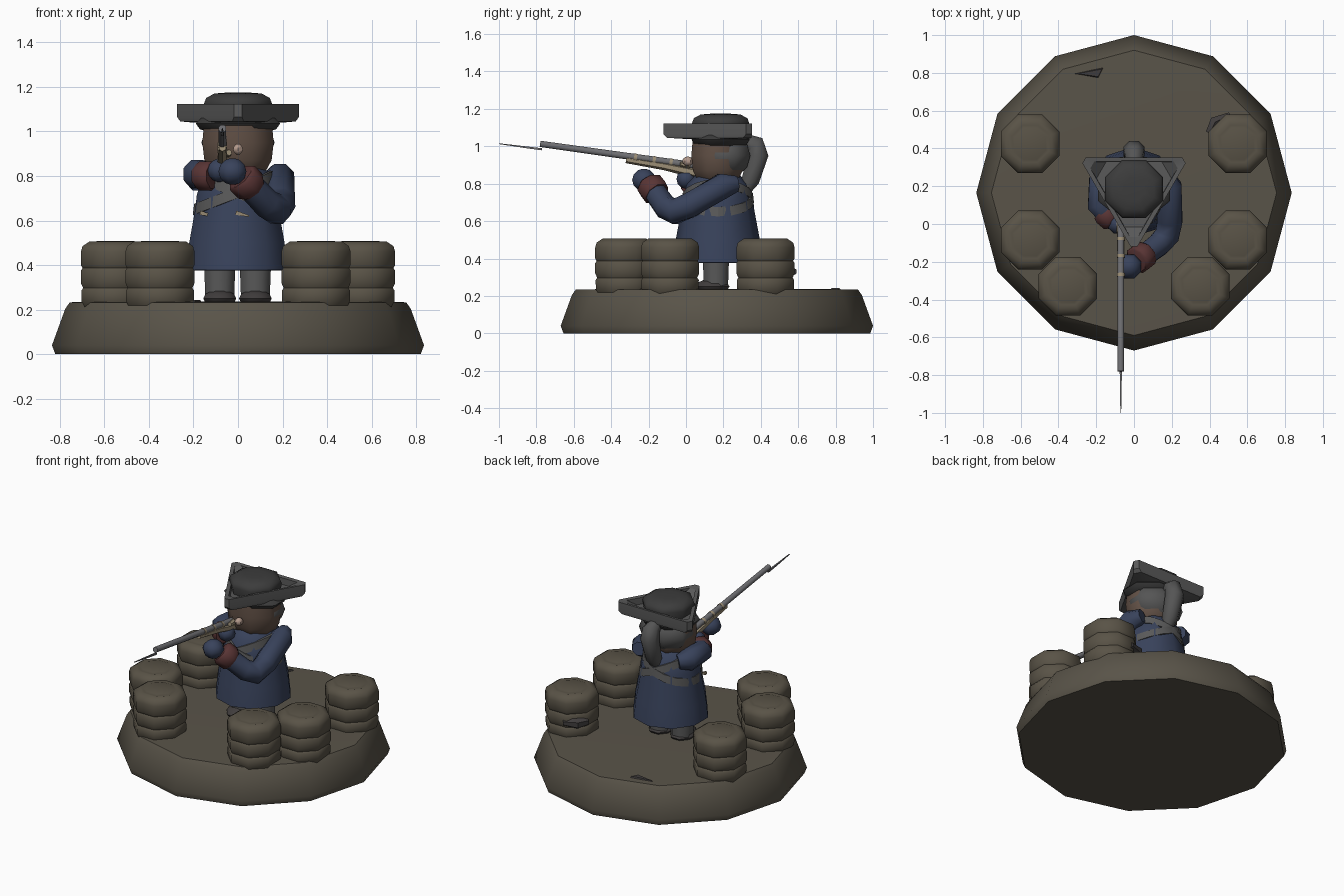
import bpy, bmesh, math
from mathutils import Vector

COLORS = {
    "earth": (0.10, 0.088, 0.066), "wood": (0.10, 0.086, 0.062),
    "coat": (0.04, 0.055, 0.105), "cuff": (0.10, 0.035, 0.035),
    "skin": (0.12, 0.08, 0.06), "nose": (0.45, 0.32, 0.26),
    "felt": (0.045, 0.045, 0.045), "trim": (0.10, 0.10, 0.10),
    "hair": (0.09, 0.09, 0.09), "steel": (0.16, 0.16, 0.17),
    "stock": (0.33, 0.27, 0.18), "boot": (0.05, 0.045, 0.045),
}
MATS = {}
for key, c in COLORS.items():
    MATS[key] = bpy.data.materials.new(key)
    MATS[key].diffuse_color = (*c, 1)


def loft(name, rings, mat, angle=50):
    """Skin a list of equal-length point rings and cap both ends."""
    bm = bmesh.new()
    vs = [[bm.verts.new(p) for p in r] for r in rings]
    n = len(rings[0])
    for a, b in zip(vs, vs[1:]):
        for i in range(n):
            j = (i + 1) % n
            bm.faces.new((a[i], a[j], b[j], b[i]))
    bm.faces.new(vs[0][::-1])
    bm.faces.new(vs[-1])
    bmesh.ops.recalc_face_normals(bm, faces=bm.faces)
    me = bpy.data.meshes.new(name)
    bm.to_mesh(me)
    bm.free()
    me.materials.append(MATS[mat])
    me.shade_smooth()
    me.set_sharp_from_angle(angle=math.radians(angle))
    ob = bpy.data.objects.new(name, me)
    bpy.context.collection.objects.link(ob)
    return ob


def lathe(name, profile, n, center, mat, sx=1.0, sy=1.0, phase=0.0):
    x, y = center
    angs = [phase + math.tau * i / n for i in range(n)]
    return loft(name, [[(x + r * sx * math.cos(a), y + r * sy * math.sin(a), z)
                        for a in angs] for r, z in profile], mat)


def tube(name, pts, radii, n, mat, ref=(0, 0, 1)):
    pts, ref, rings = [Vector(p) for p in pts], Vector(ref), []
    for i, p in enumerate(pts):
        t = Vector()
        if i:
            t += (p - pts[i - 1]).normalized()
        if i < len(pts) - 1:
            t += (pts[i + 1] - p).normalized()
        t.normalize()
        u = t.cross(ref).normalized()
        v = t.cross(u)
        rings.append([p + radii[i] * (u * math.cos(a) + v * math.sin(a))
                      for a in (math.tau * (k + 0.5) / n for k in range(n))])
    return loft(name, rings, mat)


def ball(name, center, size, mat, n=8):
    prof = [(math.sin(a), center[2] - size[2] * math.cos(a))
            for a in (math.pi * k / 6 for k in (0.3, 1, 2, 3, 4, 5, 5.7))]
    return lathe(name, prof, n, center[:2], mat, size[0], size[1], math.pi / n)


# Twelve-sided ground base
lathe("base", [(0.82, 0), (0.835, 0.04), (0.775, 0.205), (0.755, 0.233), (0.6, 0.237)],
      12, (0, 0.165), "earth")
loft("base_shard", [[(-0.32, 0.795, 0.23), (-0.19, 0.77, 0.23), (-0.16, 0.83, 0.23)],
                    [(-0.30, 0.796, 0.24), (-0.19, 0.78, 0.243), (-0.17, 0.82, 0.243)]], "boot")

# Ring of barrels
BARREL = [(0.145, 0.205), (0.164, 0.235), (0.166, 0.285), (0.157, 0.297), (0.168, 0.32),
          (0.168, 0.375), (0.160, 0.387), (0.168, 0.40), (0.168, 0.46), (0.160, 0.485),
          (0.125, 0.507), (0.105, 0.503), (0.09, 0.508)]
for side in (-1, 1):
    for k, (bx, by) in enumerate([(0.55, 0.425), (0.55, -0.085), (0.35, -0.33)]):
        lathe(f"barrel_{'left' if side < 0 else 'right'}_{k + 1}", BARREL, 8,
              (side * bx, by), "wood", phase=math.pi / 8)
tube("barrel_lump", [(0.40, 0.48, 0.33), (0.43, 0.54, 0.33), (0.51, 0.575, 0.33)],
     [0.025, 0.035, 0.02], 6, "boot")

# Legs and shoes
for side in (-1, 1):
    tag = "left" if side < 0 else "right"
    x = side * 0.08 - 0.002
    lathe(f"{tag}_leg", [(0.07, 0.25), (0.073, 0.33), (0.078, 0.45)], 8, (x, 0.16), "trim",
          phase=math.pi / 8)
    ball(f"{tag}_shoe", (x, 0.14, 0.25), (0.08, 0.10, 0.04), "boot")

# Coat with skirt and torso
lathe("coat", [(0.22, 0.375), (0.238, 0.378), (0.225, 0.50), (0.195, 0.66), (0.19, 0.71),
               (0.165, 0.80), (0.10, 0.865), (0.05, 0.875)],
      10, (-0.005, 0.17), "coat", phase=math.pi / 10)

# Crossed straps
for side in (-1, 1):
    rings = []
    for k in range(17):
        a = math.tau * k / 16
        z = 0.725 + 0.075 * side * math.cos(a)
        r = 0.186 - max(0, z - 0.71) * 0.3
        c = Vector((-0.005, 0.17, z))
        d = Vector((math.cos(a), math.sin(a), 0))
        rings.append([c + d * (r + dr) + Vector((0, 0, dz))
                      for dr, dz in ((-0.01, -0.025), (0.012, -0.025), (0.006, 0.025), (-0.01, 0.025))])
    loft(f"strap_{'left' if side < 0 else 'right'}", rings, "trim")

# Pale lapel tips on the chest
for k, x in enumerate((-0.14, 0.02)):
    y = 0.17 - math.sqrt(0.197 ** 2 - x * x)
    tube(f"lapel_tip_{k + 1}", [(x - 0.03, y, 0.635), (x + 0.03, y, 0.62)], [0.014, 0.005], 4, "stock")

# Head, nose, hair, ponytail
lathe("head", [(0.08, 0.79), (0.125, 0.81), (0.16, 0.87), (0.17, 0.95), (0.16, 1.05)],
      8, (0, 0.17), "skin", 1.02, 0.9, math.pi / 8)
ball("nose", (0, 0.01, 0.92), (0.025, 0.03, 0.025), "nose", 6)
ball("hair", (0, 0.21, 0.95), (0.178, 0.145, 0.125), "hair")
tube("ponytail", [(0, 0.31, 0.76), (0, 0.345, 0.82), (0, 0.385, 0.95), (0, 0.37, 1.01), (0, 0.32, 1.03)],
     [0.035, 0.052, 0.06, 0.055, 0.04], 8, "hair", ref=(1, 0, 0))

# Three-cornered hat
HC = (0, 0.185)
lathe("hat_underside", [(0.14, 0.995), (0.185, 1.01), (0.205, 1.035), (0.18, 1.06)], 8, HC,
      "felt", 1.0, 0.82, math.pi / 8)
brim = []
for r, z, w in [(0.20, 1.04, 0.06), (0.285, 1.045, 0.025), (0.305, 1.065, 0.018),
                (0.305, 1.122, 0.018), (0.255, 1.118, 0.02), (0.20, 1.075, 0.05)]:
    ring = []
    for deg in (-90, 30, 150):
        a = math.radians(deg)
        d, s = Vector((math.cos(a), math.sin(a), 0)), Vector((-math.sin(a), math.cos(a), 0))
        ring += [Vector((*HC, z)) + d * r + s * q * w for q in (-1, 1)]
    brim.append(ring)
loft("hat_brim", brim, "trim", 30)
lathe("hat_crown", [(0.15, 1.05), (0.165, 1.125), (0.155, 1.15), (0.115, 1.17), (0.06, 1.174)],
      8, HC, "felt", phase=math.pi / 8)

# Supporting arm, bent under the gun
tube("front_arm", [(0.16, 0.27, 0.80), (0.185, 0.20, 0.79), (0.19, 0.02, 0.685), (0.175, -0.06, 0.65),
                   (0.13, -0.11, 0.675), (0.05, -0.17, 0.76)],
     [0.045, 0.072, 0.072, 0.072, 0.066, 0.062], 8, "coat")
tube("front_cuff", [(0.065, -0.155, 0.745), (0.055, -0.163, 0.755), (0.02, -0.19, 0.79), (0.012, -0.195, 0.798)],
     [0.068, 0.078, 0.078, 0.066], 8, "cuff")
ball("front_hand", (-0.025, -0.225, 0.82), (0.068, 0.068, 0.06), "coat")

# Trigger arm, folded beside the cheek
tube("rear_arm", [(-0.13, 0.27, 0.79), (-0.175, 0.22, 0.80), (-0.185, 0.10, 0.81), (-0.14, 0.05, 0.80)],
     [0.045, 0.072, 0.068, 0.06], 8, "coat")
tube("rear_cuff", [(-0.17, 0.07, 0.80), (-0.155, 0.055, 0.80), (-0.12, 0.025, 0.80), (-0.11, 0.018, 0.80)],
     [0.06, 0.07, 0.07, 0.06], 8, "cuff")
ball("rear_hand", (-0.085, 0.0, 0.825), (0.055, 0.055, 0.052), "coat")

# Long gun with blade at the muzzle
GX = -0.07
tube("gun_barrel", [(GX, 0.06, 0.895), (GX, -0.78, 1.013)], [0.02, 0.018], 8, "steel")
tube("gun_stock", [(GX, 0.16, 0.835), (GX, 0.03, 0.862), (GX, -0.12, 0.895), (GX, -0.32, 0.928)],
     [0.035, 0.027, 0.022, 0.018], 6, "stock")
for k, y in enumerate((-0.08, -0.17, -0.27)):
    z = 0.895 - (y - 0.06) * 0.14
    tube(f"gun_band_{k + 1}", [(GX, y + 0.008, z - 0.003), (GX, y - 0.008, z)], [0.023] * 2, 8, "stock")
tube("gun_lock", [(-0.05, 0.02, 0.90), (-0.04, -0.03, 0.905)], [0.02, 0.014], 6, "stock")
tube("bayonet", [(GX, -0.77, 0.984), (GX, -0.85, 0.994), (GX, -1.0, 1.014)],
     [0.008, 0.007, 0.003], 4, "steel")
